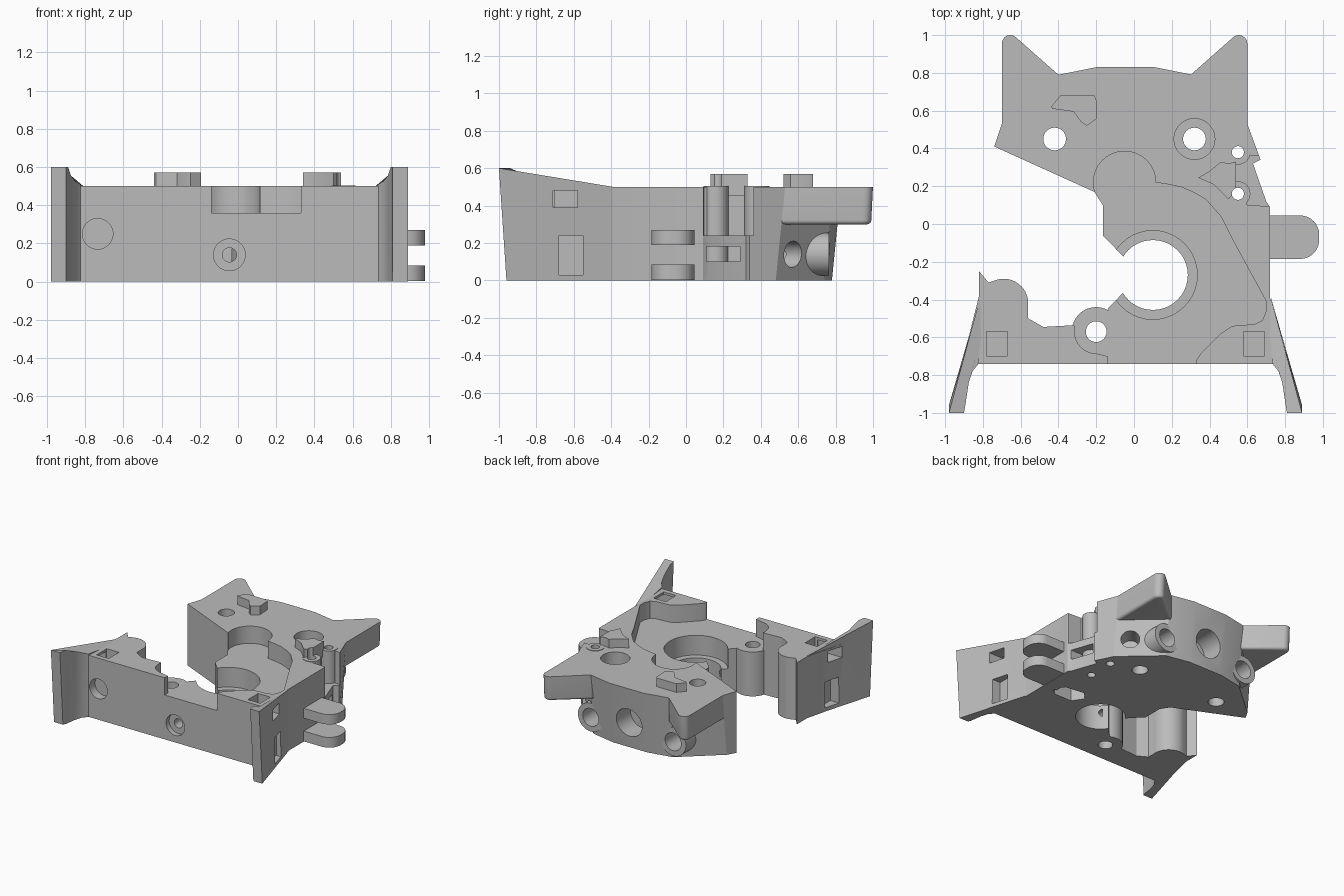
import bpy, bmesh
from math import cos, sin, radians, pi
from mathutils import Vector

MID = -0.045            # symmetry plane of the front half
TOP, FLOOR = 0.5, 0.36  # deck height and pocket floor height

default = bpy.data.objects.get("Cube")
if default:
    bpy.data.objects.remove(default, do_unlink=True)

grey = bpy.data.materials.new("plain grey")
grey.use_nodes = True
grey.diffuse_color = (0.5, 0.5, 0.5, 1)
grey.node_tree.nodes["Principled BSDF"].inputs["Base Color"].default_value = (0.5, 0.5, 0.5, 1)
parts = []


def finish(name, bm, helper=False):
    bmesh.ops.recalc_face_normals(bm, faces=bm.faces)
    mesh = bpy.data.meshes.new(name)
    bm.to_mesh(mesh)
    bm.free()
    ob = bpy.data.objects.new(name, mesh)
    bpy.context.collection.objects.link(ob)
    mesh.materials.append(grey)
    ob.hide_render = helper
    if not helper:
        parts.append(ob)
    return ob


def prism(name, pts, z0, z1, helper=False, shape=None):
    """Extrude an outline; shape(co, is_top) may then move each vertex."""
    bm = bmesh.new()
    low = [bm.verts.new((x, y, z0)) for x, y in pts]
    high = [bm.verts.new((x, y, z1)) for x, y in pts]
    bm.faces.new(low)
    bm.faces.new(high)
    for i in range(len(pts)):
        j = (i + 1) % len(pts)
        bm.faces.new((low[i], low[j], high[j], high[i]))
    if shape:
        for group, is_top in ((low, False), (high, True)):
            for v in group:
                shape(v.co, is_top)
    return finish(name, bm, helper)


def arc(x, y, r, a0, a1, n=16):
    return [(x + r * cos(radians(a0 + (a1 - a0) * i / n)),
             y + r * sin(radians(a0 + (a1 - a0) * i / n))) for i in range(n + 1)]


def rod(name, start, end, r, helper=False):
    """Cylinder between two points."""
    a, b = Vector(start), Vector(end)
    bm = bmesh.new()
    bmesh.ops.create_cone(bm, cap_ends=True, segments=40, radius1=r, radius2=r, depth=(b - a).length)
    turn = (b - a).to_track_quat('Z', 'Y')
    for v in bm.verts:
        v.co = turn @ v.co + (a + b) / 2
    return finish(name, bm, helper)


def box(x0, x1, y0, y1, z0, z1):
    return prism("cutter", [(x0, y0), (x1, y0), (x1, y1), (x0, y1)], z0, z1, True)


def cut(targets, cutter):
    for ob in targets:
        m = ob.modifiers.new("cut", 'BOOLEAN')
        m.operation, m.solver, m.object = 'DIFFERENCE', 'EXACT', cutter
        with bpy.context.temp_override(object=ob, active_object=ob, selected_objects=[ob]):
            bpy.ops.object.modifier_apply(modifier=m.name)
    bpy.data.objects.remove(cutter, do_unlink=True)


def hole(targets, x, y, r, z0, z1=0.7):
    cut(targets, rod("cutter", (x, y, z0), (x, y, z1), r, True))


def mirrored(pts):
    return [(2 * MID - x, y) for x, y in pts]


# Main body outline: rear block, hooked middle and front bar
outline = [(0.72, -0.39), (0.72, 0.09), (0.70, 0.12), (0.63, 0.32), (0.67, 0.34), (0.60, 0.53),
           (0.31, 0.79), (0.11, 0.83), (-0.20, 0.83), (-0.40, 0.79), (-0.70, 0.53), (-0.74, 0.41),
           (-0.21, 0.17), (-0.165, 0.10), (-0.165, -0.06), (-0.04, -0.19), (0.10, -0.19),
           (0.10, -0.345), (-0.04, -0.345), (-0.14, -0.45)]
outline += arc(-0.20, -0.57, 0.13, 60, 165)
outline += [(-0.48, -0.545), (-0.56, -0.50)]
outline += arc(-0.69, -0.42, 0.13, -10, 110)
outline += [(-0.77, -0.31), (-0.82, -0.25), (-0.82, -0.38), (-0.91, -0.74), (0.82, -0.74)]


def lean_back(co, is_top):
    if not is_top and co.y > 0.5:
        co.y -= 0.05


body = prism("body", outline, 0, TOP, shape=lean_back)

# Sunken floor bounded by the arch, the curved rim and the corner blocks
pocket = arc(-0.05, 0.22, 0.165, 197, 0, 28)
pocket += [(0.18, 0.21), (0.25, 0.195), (0.32, 0.165), (0.38, 0.13), (0.46, 0.04), (0.52, -0.08),
           (0.70, -0.41), (0.70, -0.46), (0.68, -0.51), (0.64, -0.53), (0.52, -0.54),
           (0.46, -0.58), (0.35, -0.69), (0.33, -0.72), (0.33, -0.85), (-0.14, -0.85), (-0.14, -0.70)]
pocket += arc(-0.20, -0.57, 0.115, 270, 165)
pocket += [(-0.34, -0.53), (-0.34, -0.20), (-0.30, 0.10)]
cut([body], prism("cutter", pocket, FLOOR, 0.7, True))

# Stepped round opening
hole([body], 0.10, -0.27, 0.185, -0.1)
hole([body], 0.10, -0.27, 0.235, 0.20)

# Right side notch with two screw posts standing in it
cut([body], prism("cutter", [(0.80, 0.09), (0.60, 0.10), (0.56, 0.20), (0.53, 0.20), (0.53, 0.32),
                             (0.58, 0.40), (0.62, 0.36), (0.80, 0.36)], 0.24, 0.7, True))
posts = [rod("screw_post", (0.55, y, 0.1), (0.55, y, TOP + 0.004), 0.066) for y in (0.16, 0.38)]
clips = [prism("side_clip", [(0.34, 0.245), (0.42, 0.21), (0.50, 0.13), (0.54, 0.18), (0.54, 0.33),
                             (0.50, 0.32), (0.46, 0.33), (0.40, 0.28)], 0.45, 0.57),
         prism("rear_clip", [(-0.44, 0.62), (-0.39, 0.68), (-0.21, 0.68), (-0.20, 0.66), (-0.195, 0.56),
                             (-0.25, 0.52), (-0.28, 0.54), (-0.32, 0.595), (-0.43, 0.61)], 0.45, 0.57)]
for y in (0.16, 0.38):
    hole([body, clips[0]] + posts, 0.55, y, 0.032, -0.1)
cut([body], box(0.56, 0.9, 0.11, 0.29, 0.10, 0.18))

# Screw holes with counterbores, and shallow round seats
for x, y, r, r_through, z in ((-0.42, 0.45, 0.108, 0.06, 0.40), (0.32, 0.45, 0.108, 0.06, 0.40),
                              (-0.20, -0.57, 0.105, 0.055, 0.28)):
    hole([body], x, y, r, z)
    hole([body], x, y, r_through, -0.1)
for x, y, z in ((-0.05, 0.655, 0.43), (-0.69, -0.42, 0.42), (0.59, -0.43, 0.28)):
    hole([body], x, y, 0.09, z)

# Rear ears with rounded tips and a softened underside
ear_pts = [(0.60, 0.50), (0.60, 0.95)] + arc(0.555, 0.955, 0.045, 0, 130, 8) + [(0.30, 0.79), (0.25, 0.72)]


def make_ear(name, pts):
    def tuck(co, is_top):
        if not is_top and co.y > 0.9:
            co.y -= 0.01
    ear = prism(name, pts, 0.30, TOP, shape=tuck)
    bm = bmesh.new()
    bm.from_mesh(ear.data)
    rim = [e for e in bm.edges if all(v.co.z < 0.31 for v in e.verts)
           and any(v.co.y > 0.85 for v in e.verts)]
    bmesh.ops.bevel(bm, geom=rim, offset=0.07, segments=5, profile=0.5, affect='EDGES', clamp_overlap=True)
    bm.to_mesh(ear.data)
    bm.free()


make_ear("left_ear", ear_pts)
make_ear("right_ear", [(-0.10 - x, y) for x, y in ear_pts])

# Rear tubes, central rear bore and angled side bore
for x in (-0.42, 0.32):
    tube = rod("rear_tube", (x, 0.60, 0.14), (x, 0.765, 0.14), 0.115)
    cut([body, tube], rod("cutter", (x, 0.5, 0.14), (x, 0.9, 0.14), 0.072, True))
cut([body], rod("cutter", (-0.05, 0.62, 0.21), (-0.05, 0.95, 0.21), 0.115, True))
cut([body], rod("cutter", (0.42, 0.46, 0.14), (0.66, 0.74, 0.14), 0.07, True))

# Flared front legs, rising towards the tips
leg_pts = [(0.725, -0.39), (0.89, -1.0), (0.81, -1.0), (0.80, -0.94), (0.785, -0.84),
           (0.765, -0.78), (0.735, -0.742), (0.72, -0.60)]


def flare(co, is_top):
    if is_top:
        co.z = TOP + 0.1 * min(1, max(0, (-0.72 - co.y) / 0.22))
    elif co.y < -0.95:
        co.y = -0.96


legs = [prism("left_leg", leg_pts, 0, TOP, shape=flare),
        prism("right_leg", mirrored(leg_pts), 0, TOP, shape=flare)]

# Corner pockets, side windows and side slots at both front corners
for side in (1, -1):
    def span(a, b):
        return sorted((MID + side * (a - MID), MID + side * (b - MID)))
    cut([body], box(*span(0.58, 0.69), -0.70, -0.57, 0.39, 0.7))
    cut([body] + legs, box(*span(0.60, 1.0), -0.71, -0.58, 0.39, 0.48))
    cut([body] + legs, box(*span(0.73, 1.0), -0.68, -0.55, 0.03, 0.24))
    x = MID + side * 0.69
    cut([body], rod("cutter", (x, -0.9, 0.25), (x, -0.67, 0.25), 0.08, True))

# Front centre screw hole
for r, y in ((0.083, -0.70), (0.037, -0.40)):
    cut([body], rod("cutter", (MID, -0.9, 0.14), (MID, y, 0.14), r, True))

# Pocket in the underside
cut([body], prism("cutter", [(0.36, -0.14), (0.42, -0.23), (0.58, -0.23), (0.64, -0.17),
                             (0.58, -0.10), (0.42, -0.08)], -0.1, 0.15, True))

# Hinge lugs on the side
lug_pts = [(0.60, -0.185)] + arc(0.88, -0.085, 0.10, -90, 0, 8) + arc(0.88, -0.055, 0.10, 0, 90, 8) + [(0.60, 0.045)]
for name, z0, z1 in (("lower_lug", 0.002, 0.085), ("upper_lug", 0.19, 0.27)):
    lug = prism(name, lug_pts, z0, z1)
    hole([lug], 0.845, -0.07, 0.056, -0.1)

# Smooth the round walls, keep the edges sharp
for ob in bpy.context.selected_objects:
    ob.select_set(False)
for ob in parts:
    ob.select_set(True)
bpy.context.view_layer.objects.active = body
bpy.ops.object.shade_smooth_by_angle(angle=radians(25))
